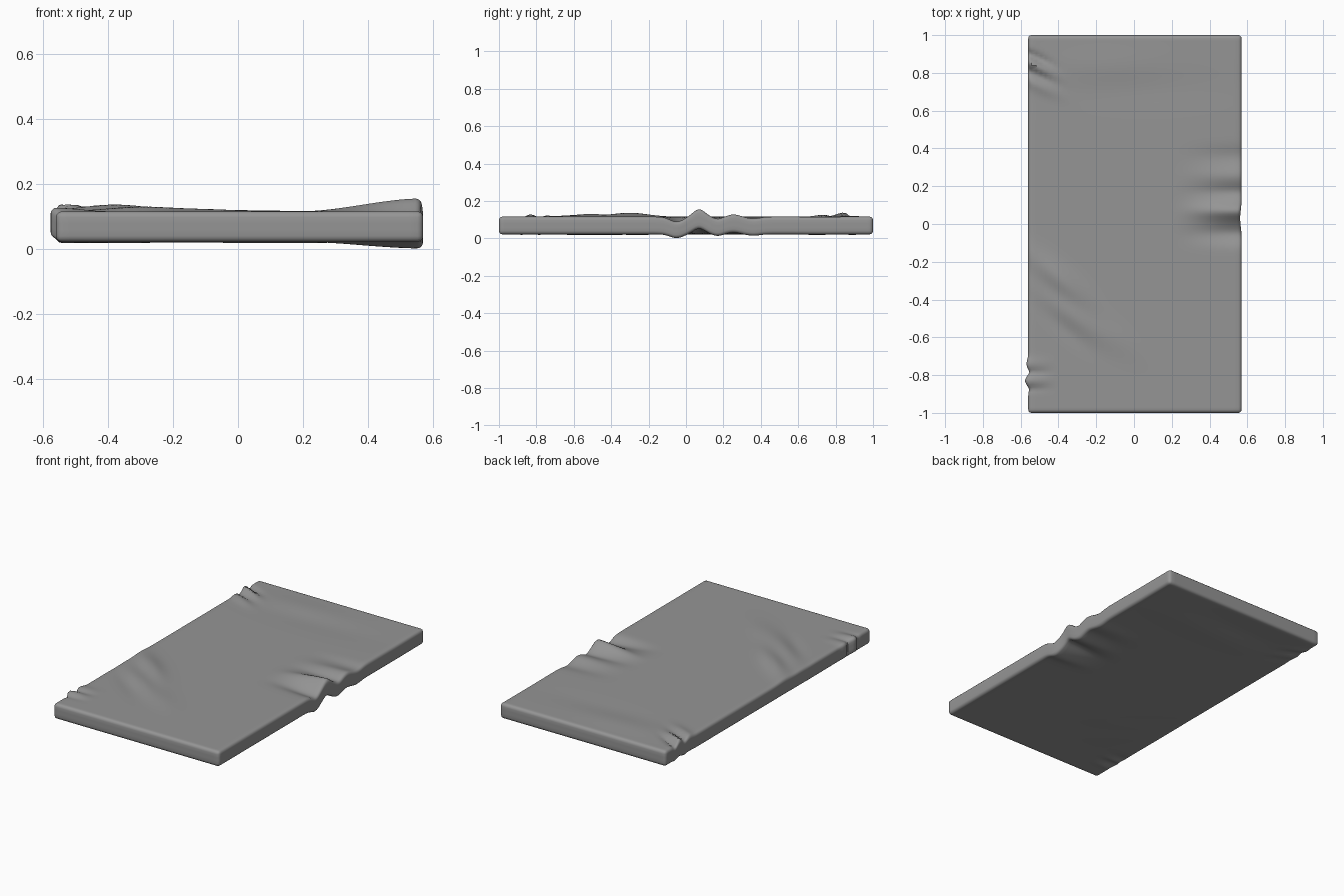
import bpy, bmesh, math
from mathutils import Vector

if "Cube" in bpy.data.objects:
    bpy.data.objects.remove(bpy.data.objects["Cube"], do_unlink=True)

grey = bpy.data.materials.new("soft grey")
grey.use_nodes = True
grey.diffuse_color = (0.3, 0.3, 0.3, 1)
grey.node_tree.nodes["Principled BSDF"].inputs["Base Color"].default_value = (0.3, 0.3, 0.3, 1)

LEFT, RIGHT, BOTTOM, TOP = -0.56, 0.57, 0.022, 0.116


def bump(t, centre, width):
    return math.exp(-((t - centre) / width) ** 2)


def fade(distance, reach):
    """1 at an edge, easing to 0 at the given reach."""
    t = max(0.0, 1 - distance / reach)
    return t * t * (3 - 2 * t)


def ridge(x, y, cx, cy, angle, length, width):
    """Elongated crease centred on (cx, cy)."""
    c, s = math.cos(angle), math.sin(angle)
    u, v = (x - cx) * c + (y - cy) * s, (y - cy) * c - (x - cx) * s
    return bump(u, 0, length) * bump(v, 0, width)


def wrinkle(p):
    x, y, z = p
    h = (z - BOTTOM) / (TOP - BOTTOM)
    from_left, from_right = x - LEFT, RIGHT - x
    dx = dz = 0.0

    # Deep gathered folds on the left-hand long edge
    gather = (0.040 * bump(y, 0.07, 0.045) - 0.027 * bump(y, -0.05, 0.05)
              - 0.012 * bump(y, 0.17, 0.035) + 0.012 * bump(y, 0.255, 0.045)
              - 0.010 * bump(y, 0.36, 0.05))
    dz += gather * fade(from_right, 0.38) * (0.75 + 0.25 * h)
    dx -= 0.008 * bump(y, 0.03, 0.06) * fade(from_right, 0.1)

    # Diagonal creases across the right-hand front half
    a = math.radians(-42)
    creases = (0.021 * ridge(x, y, -0.38, -0.30, a, 0.19, 0.055)
               - 0.007 * ridge(x, y, -0.40, -0.39, a, 0.17, 0.04)
               + 0.017 * ridge(x, y, -0.32, -0.48, a, 0.20, 0.05)
               - 0.006 * ridge(x, y, -0.38, -0.55, a, 0.16, 0.035)
               + 0.006 * ridge(x, y, -0.10, -0.60, a, 0.16, 0.06))
    dz += creases * (0.15 + 0.85 * h)

    # Short creases at the right-hand back corner
    b = math.radians(-28)
    corner = (0.022 * ridge(x, y, -0.53, 0.84, b, 0.10, 0.022)
              - 0.016 * ridge(x, y, -0.52, 0.885, b, 0.09, 0.018)
              - 0.012 * ridge(x, y, -0.52, 0.79, b, 0.10, 0.022)
              + 0.010 * ridge(x, y, -0.50, 0.73, b, 0.11, 0.03))
    dz += corner * (0.3 + 0.7 * h)

    # Pinched pleats at the right-hand front corner
    pleats = (0.017 * bump(y, -0.83, 0.028) - 0.008 * bump(y, -0.785, 0.016)
              - 0.006 * bump(y, -0.875, 0.016) + 0.009 * bump(y, -0.74, 0.03))
    dx -= pleats * fade(from_left, 0.09)
    dz += 0.7 * pleats * fade(from_left, 0.16)

    # Broad, shallow swells in the upper and lower cloth
    swell = (-0.004 * bump(y, 0.72, 0.1) * bump(x, 0.05, 0.4)
             + 0.006 * bump(y, 0.83, 0.1) * bump(x, -0.15, 0.3)
             - 0.004 * (1 - h) * bump(x, -0.35, 0.2) * bump(y, -0.4, 0.3))
    return Vector((x + dx, y, max(0.0, z + dz + swell)))


# Padded slab with rounded edges
bm = bmesh.new()
bmesh.ops.create_cube(bm, size=1)
for v in bm.verts:
    v.co = (RIGHT if v.co.x > 0 else LEFT, 2 * v.co.y, TOP if v.co.z > 0 else BOTTOM)
bmesh.ops.bevel(bm, geom=bm.edges[:], offset=0.018, segments=3, profile=0.5, affect='EDGES')


def slice_grid(axis, start, end, count):
    normal = Vector([float(i == axis) for i in range(3)])
    for i in range(1, count):
        point = normal * (start + (end - start) * i / count)
        geom = bm.verts[:] + bm.edges[:] + bm.faces[:]
        bmesh.ops.bisect_plane(bm, geom=geom, dist=1e-5, plane_co=point, plane_no=normal)


slice_grid(2, BOTTOM + 0.018, TOP - 0.018, 3)
slice_grid(0, LEFT + 0.018, RIGHT - 0.018, 44)
slice_grid(1, -0.982, 0.982, 150)
for v in bm.verts:
    v.co = wrinkle(v.co)
bmesh.ops.recalc_face_normals(bm, faces=bm.faces[:])

mesh = bpy.data.meshes.new("padded_slab")
bm.to_mesh(mesh)
bm.free()
slab = bpy.data.objects.new("padded_slab", mesh)
bpy.context.collection.objects.link(slab)
mesh.materials.append(grey)

bpy.context.view_layer.objects.active = slab
slab.select_set(True)
bpy.ops.object.shade_smooth_by_angle(angle=math.radians(45))
